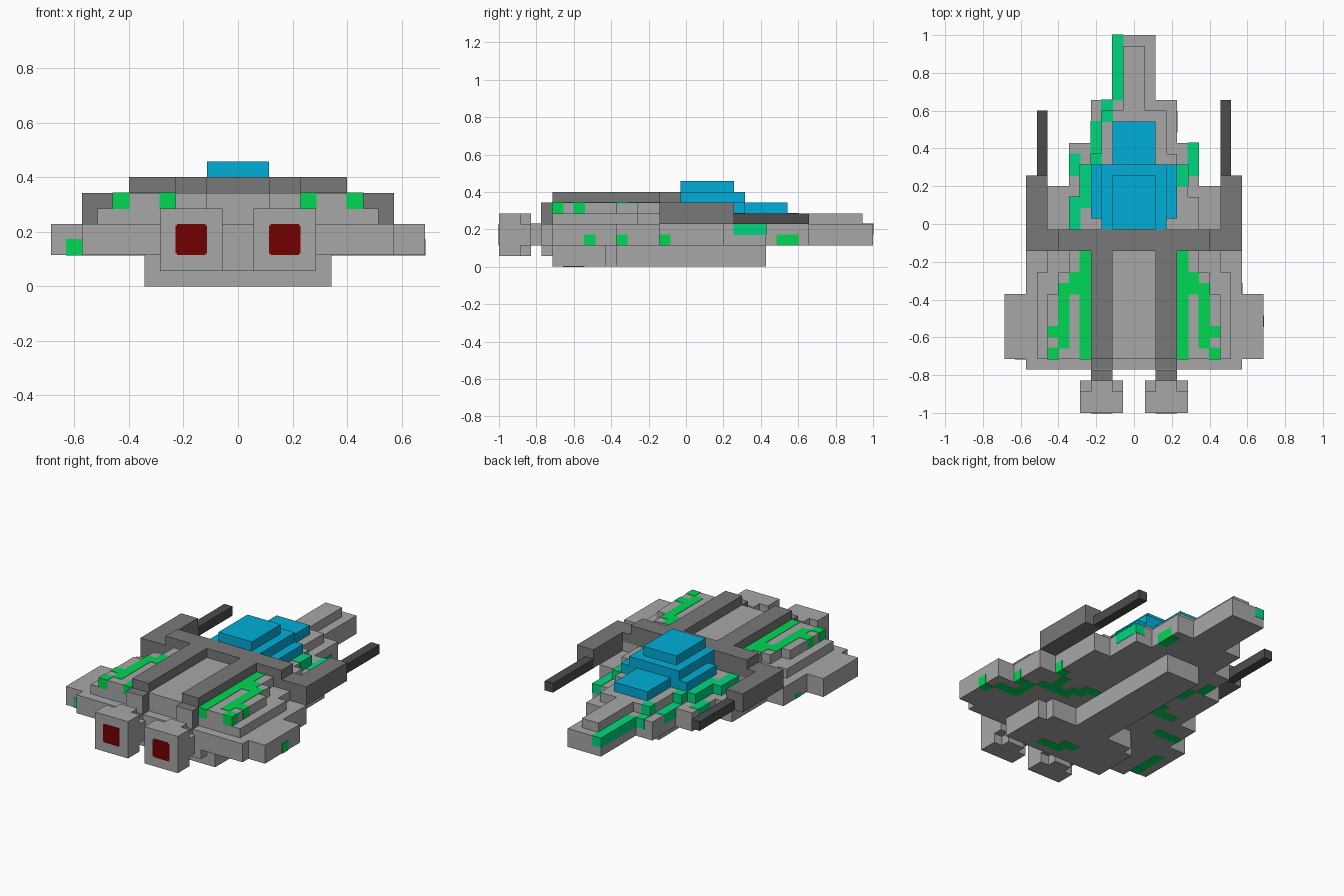
import bpy, bmesh

cube = bpy.data.objects.get("Cube")
if cube:
    bpy.data.objects.remove(cube, do_unlink=True)

U = 2 / 35  # edge of one block


def material(name, rgb):
    m = bpy.data.materials.new(name)
    m.use_nodes = True
    m.diffuse_color = (*rgb, 1)
    bsdf = next(n for n in m.node_tree.nodes if n.type == 'BSDF_PRINCIPLED')
    bsdf.inputs["Base Color"].default_value = (*rgb, 1)
    bsdf.inputs["Roughness"].default_value = 0.8
    return m


GREY = material("hull grey", (0.39, 0.39, 0.39))
DARK = material("dark grey", (0.19, 0.19, 0.19))
GUN = material("charcoal", (0.073, 0.073, 0.073))
BLUE = material("canopy blue", (0.0, 0.42, 0.68))
GREEN = material("bright green", (0.0, 0.69, 0.09))
TEAL = material("teal green", (0.0, 0.68, 0.21))
RED = material("dark red", (0.17, 0.0, 0.0))


def blocks(name, mat, boxes, mirror=False, grow=0.0):
    """Boxes (x0, x1, y0, y1, z0, z1) in block units; y counts from the front end."""
    bm = bmesh.new()
    boxes = list(boxes)
    if mirror:
        boxes += [(-b, -a, *rest) for a, b, *rest in boxes]
    for x0, x1, y0, y1, z0, z1 in boxes:
        geo = bmesh.ops.create_cube(bm, size=1)
        for v in geo["verts"]:
            v.co.x = ((x0 + x1) / 2 + v.co.x * (x1 - x0)) * U + v.co.x * 2 * grow
            v.co.y = ((y0 + y1) / 2 + v.co.y * (y1 - y0)) * U - 1 + v.co.y * 2 * grow
            v.co.z = ((z0 + z1) / 2 + v.co.z * (z1 - z0)) * U + v.co.z * 2 * grow
    me = bpy.data.meshes.new(name)
    bm.to_mesh(me)
    bm.free()
    me.materials.append(mat)
    ob = bpy.data.objects.new(name, me)
    bpy.context.collection.objects.link(ob)
    return ob


def tiers(rows, z0, z1):
    """Centred steps (half width, y0, y1) in one layer."""
    return [(-w, w, a, b, z0, z1) for w, a, b in rows]


# Hull layers, narrowing toward the tapered end
blocks("keel", GREY, tiers([(6, 5, 10), (5, 10, 11), (2, 11, 25)], 0, 2)
       + [(-5, 5, 4, 5, 1, 2)])
blocks("main_hull", GREY, tiers([(10, 4, 15), (8, 15, 21), (6, 21, 25),
                                 (4, 25, 29), (2, 29, 35)], 2, 4))
blocks("wing", GREY, [(10, 12, 5, 11, 2, 4)], mirror=True)
blocks("upper_hull", GREY, tiers([(9, 5, 13), (8, 13, 17), (6, 17, 20), (5, 20, 23),
                                  (4, 23, 24), (3, 24, 28), (1, 28, 34)], 4, 5))
blocks("rear_deck", GREY, tiers([(8, 5, 11), (7, 11, 13), (6, 13, 15)], 5, 6))

# Dark framework on top
blocks("crossbar", DARK, [(-7, 7, 15, 17, 6, 7), (-10, 10, 15, 17, 5, 6)])
blocks("deck_rail", DARK, [(2, 4, 5, 15, 6, 7), (2, 4, 4, 5, 4, 6)], mirror=True)
blocks("rail_end_plate", GREY, [(2, 4, 3.95, 4, 4, 6)], mirror=True)
blocks("gun_mount", DARK, [(8, 10, 15, 22, 4, 6)], mirror=True)
blocks("left_gun", GUN, [(8, 9, 22, 29, 4, 5)])
blocks("right_gun", GUN, [(-9, -8, 22, 28, 4, 5)])

# Stepped canopy
blocks("canopy", BLUE, [(-2, 2, 17, 22, 7, 8), (-3, 3, 17, 23, 6, 7),
                        (-4, 4, 18, 23, 5, 6), (-3, 3, 17, 18, 5, 6),
                        (-2, 2, 23, 27, 5, 6)])

# Engines
blocks("engine", GREY, [(1, 5, 0, 2, 1, 5), (2, 4, 2, 3, 1, 5),
                        (1, 5, 2, 3, 2, 4), (2, 4, 3, 4, 2, 4)], mirror=True)
blocks("engine_neck_top", DARK, [(2, 4, 3, 4, 4, 4.05)], mirror=True)
blocks("engine_glow", RED, [(2, 4, -0.04, 0, 2.1, 3.9),
                            (2.1, 3.9, -0.04, 0, 2, 4)], mirror=True)

# Painted markings: thin shells around the marked blocks
blocks("deck_markings", GREEN, [(4, 5, 5, 15, 5, 6), (5, 6, 11, 13, 5.5, 6),
                                (6, 7, 6, 11, 5, 6), (6, 7, 11, 12, 5.97, 6),
                                (7, 8, 5, 6, 5, 6), (7, 8, 7, 8, 5, 6)],
       mirror=True, grow=0.002)
blocks("left_side_markings", GREEN, [(11, 12, 8, 9, 2, 3), (9, 10, 11, 12, 2, 3),
                                     (7, 8, 15, 16, 2, 3), (3, 4, 26, 28, 2, 3)],
       grow=0.002)
blocks("right_wing_marking", GREEN, [(-11, -10, 5, 6, 2, 3)], grow=0.002)
blocks("belly_markings", GREEN, [
    (8, 11, 9, 10, 2, 2.4), (8, 9, 10, 12, 2, 2.4), (4, 8, 12, 13, 2, 2.4),
    (6, 7, 13, 15, 2, 2.4), (3, 5, 13, 14, 2, 2.4), (2, 4, 14, 15, 2, 2.4),
    (-6, -5, 21, 23, 2, 2.4), (-5, -4, 19, 21, 2, 2.4), (-4, -3, 17, 19, 2, 2.4),
    (-5, -4, 15, 17, 2, 2.4), (-7, -5, 15, 16, 2, 2.4), (-10, -7, 12, 13, 2, 2.4),
    (-11, -10, 6, 9, 2, 2.4), (0, 3, 6, 7, 0, 0.4), (-1, 1, 7, 8, 0, 0.4)],
       grow=0.001)
blocks("nose_markings", TEAL, [
    (-2, -1, 29, 35, 3, 4), (-3, -2, 28, 29, 3, 4), (-3, -2, 27, 28, 4, 5),
    (-4, -3, 24, 27, 3, 4), (-4, -3, 23, 24, 4, 5),
    (-6, -5, 22, 24, 3, 4), (-5, -4, 19, 23, 4, 5), (-6, -5, 17, 20, 4, 5),
    (5, 6, 22, 25, 3, 4), (4, 5, 21, 23, 4, 5)], grow=0.002)
